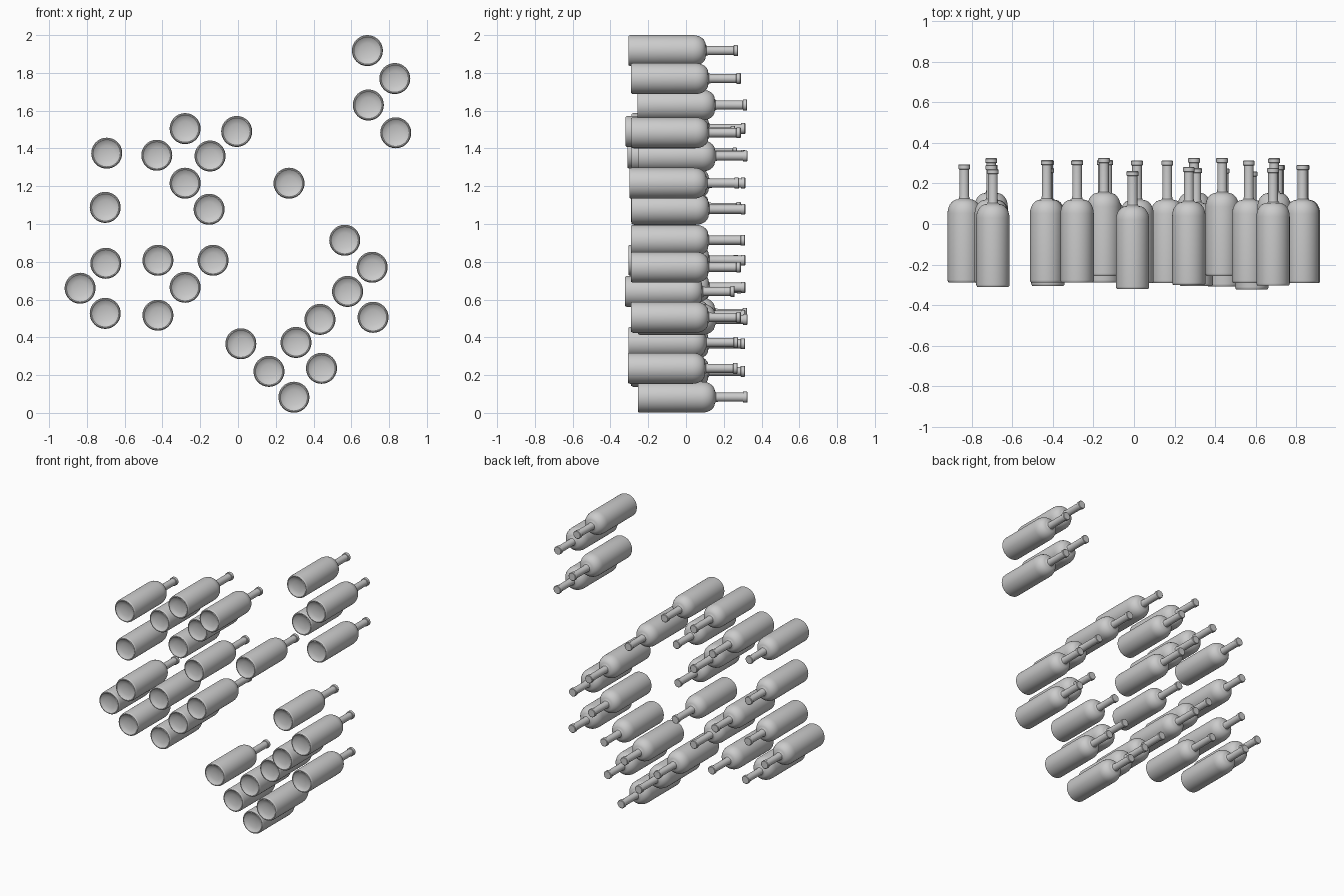
import bpy, bmesh
from math import cos, sin, pi

SEGS = 40
R = 0.082  # body radius


def bottle_mesh(name, length):
    """Lathe a bottle around the y axis: base at y = 0, mouth at y = length."""
    # recessed base, foot and straight body
    prof = [(0.0, 0.018), (0.04, 0.014), (0.066, 0.006), (0.072, 0.0), (0.077, 0.0),
            (R - 0.001, 0.006), (R, 0.012), (R, 0.34)]
    # domed shoulder
    for i in range(1, 8):
        a = i / 7 * pi / 2
        prof.append((0.032 + 0.05 * cos(a), 0.34 + 0.068 * sin(a)))
    # neck, lip and closed mouth
    prof += [(0.026, 0.413), (0.024, 0.425), (0.024, length - 0.024), (0.029, length - 0.022),
             (0.029, length - 0.003), (0.026, length), (0.0, length)]
    bm = bmesh.new()
    rings = []
    for r, y in prof:
        if r == 0:
            rings.append([bm.verts.new((0, y, 0))])
        else:
            rings.append([bm.verts.new((r * cos(2 * pi * k / SEGS), y, r * sin(2 * pi * k / SEGS)))
                          for k in range(SEGS)])
    for a, b in zip(rings, rings[1:]):
        for k in range(SEGS):
            n = (k + 1) % SEGS
            if len(a) == 1:
                bm.faces.new((a[0], b[n], b[k]))
            elif len(b) == 1:
                bm.faces.new((a[k], a[n], b[0]))
            else:
                bm.faces.new((a[k], a[n], b[n], b[k]))
    bmesh.ops.recalc_face_normals(bm, faces=bm.faces)
    me = bpy.data.meshes.new(name)
    bm.to_mesh(me)
    bm.free()
    return me


# (x, z, y of the base) for every bottle lying on its side
short_necked = [
    (0.685, 1.918, -0.304), (0.83, 1.77, -0.29), (0.69, 1.63, -0.256), (0.835, 1.483, -0.29),
    (-0.007, 1.49, -0.32), (-0.695, 1.375, -0.31), (-0.148, 1.36, -0.255), (0.27, 1.216, -0.30),
    (-0.703, 1.088, -0.29), (0.71, 0.771, -0.29), (0.58, 0.643, -0.322), (0.715, 0.506, -0.29),
    (0.434, 0.495, -0.255), (0.307, 0.373, -0.305), (0.442, 0.236, -0.307), (0.296, 0.083, -0.255),
    (-0.424, 0.808, -0.305), (-0.70, 0.792, -0.29), (-0.836, 0.66, -0.287), (-0.703, 0.527, -0.256)]
long_necked = [
    (-0.28, 1.505, -0.288), (-0.43, 1.364, -0.288), (-0.28, 1.216, -0.288), (-0.153, 1.078, -0.288),
    (0.565, 0.914, -0.29), (0.164, 0.22, -0.29), (0.015, 0.366, -0.29), (-0.132, 0.808, -0.288),
    (-0.28, 0.665, -0.288), (-0.424, 0.517, -0.288)]

for name, length, spots in (("bottle", 0.58, short_necked), ("long_bottle", 0.602, long_necked)):
    mesh = bottle_mesh(name, length)
    for i, (x, z, y) in enumerate(spots):
        ob = bpy.data.objects.new(f"{name}_{i + 1}", mesh)
        ob.location = (x, y, z)
        bpy.context.collection.objects.link(ob)
    bpy.ops.object.select_all(action='DESELECT')
    ob.select_set(True)
    bpy.context.view_layer.objects.active = ob
    bpy.ops.object.shade_smooth_by_angle(angle=0.6)
